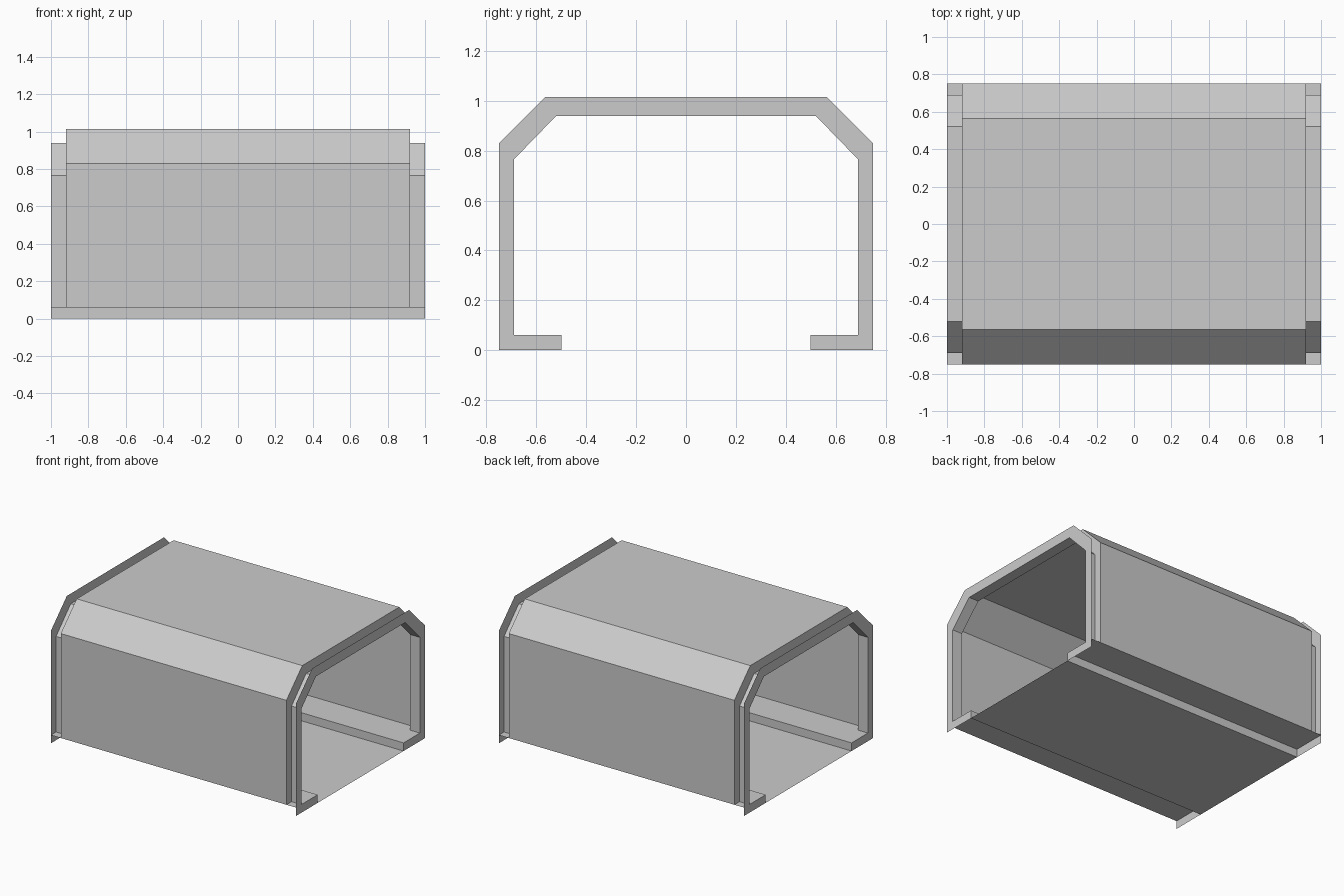
import bpy

if "Cube" in bpy.data.objects:
    bpy.data.objects.remove(bpy.data.objects["Cube"])

L, G = 1.0, 0.92   # half length, half length of the main shell


def mirrored(half):
    """Extend a left-hand (y, z) profile across y = 0."""
    return half + [(-y, z) for y, z in reversed(half)]


OUTER = mirrored([(-0.75, 0.06), (-0.75, 0.83), (-0.565, 1.015)])
INNER = mirrored([(-0.69, 0.06), (-0.69, 0.765), (-0.52, 0.94)])
BASE = mirrored([(-0.75, 0.06), (-0.5, 0.06), (-0.5, 0.0)])


def strip(name, a, xa, b, xb):
    """Skin between profile a at xa and profile b at xb."""
    n = len(a)
    verts = [(xa, y, z) for y, z in a] + [(xb, y, z) for y, z in b]
    faces = [(i, i + 1, n + i + 1, n + i) for i in range(n - 1)]
    mesh = bpy.data.meshes.new(name)
    mesh.from_pydata(verts, [], faces)
    mesh.update()
    obj = bpy.data.objects.new(name, mesh)
    bpy.context.collection.objects.link(obj)
    return obj


# Main roof and walls
strip("outer_shell", OUTER, G, OUTER, -G)

# Floor pan with raised side ledges
strip("floor_pan", BASE, L, BASE, -L)

# Recessed groove around each end, closed by thin flanges
for side, s in (("right", 1), ("left", -1)):
    strip(side + "_groove_wall", OUTER, s * G, INNER, s * G)
    strip(side + "_groove_bed", INNER, s * G, INNER, s * L)
    strip(side + "_end_flange", OUTER, s * L, INNER, s * L)
    # Flange feet under the ledges
    for end, t in (("front", -1), ("back", 1)):
        foot = [(t * 0.75, 0.06), (t * 0.5, 0.06)]
        strip(side + "_" + end + "_flange_foot", foot, s * L,
              [(y, 0.0) for y, z in foot], s * L)
